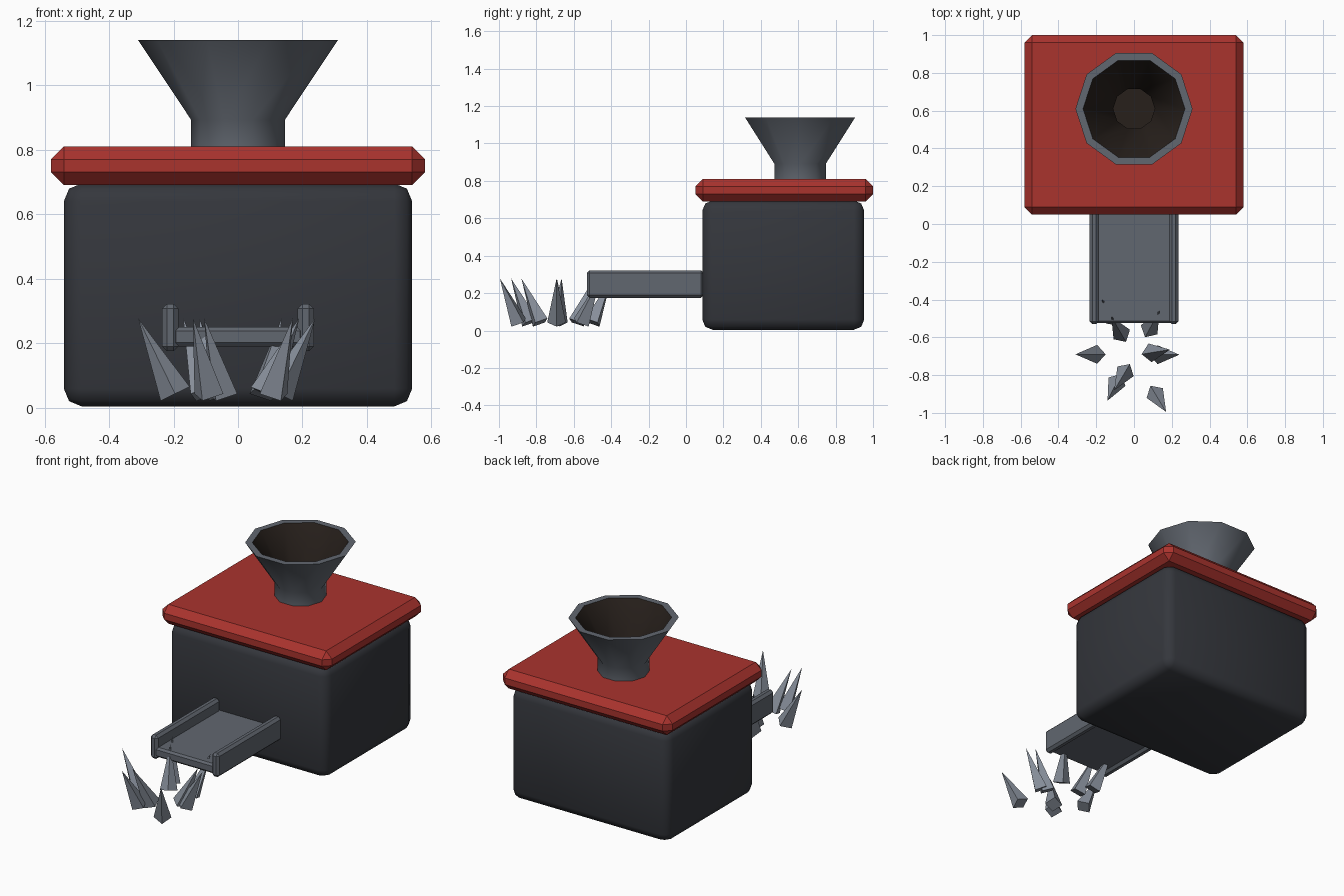
import bpy, bmesh, math
from mathutils import Vector

if "Cube" in bpy.data.objects:
    bpy.data.objects.remove(bpy.data.objects["Cube"])


def material(name, rgb):
    m = bpy.data.materials.new(name)
    m.diffuse_color = (*rgb, 1)
    m.use_nodes = True
    m.node_tree.nodes["Principled BSDF"].inputs["Base Color"].default_value = m.diffuse_color
    return m


DARK = material("dark_steel", (0.035, 0.038, 0.046))
RED = material("red_paint", (0.40, 0.033, 0.027))
METAL = material("grey_metal", (0.12, 0.135, 0.16))
SOOT = material("soot", (0.02, 0.014, 0.011))
SHARD = material("pale_metal", (0.24, 0.27, 0.32))


def finish(name, bm, mats):
    bmesh.ops.recalc_face_normals(bm, faces=bm.faces)
    me = bpy.data.meshes.new(name)
    bm.to_mesh(me)
    bm.free()
    for m in mats:
        me.materials.append(m)
    ob = bpy.data.objects.new(name, me)
    bpy.context.collection.objects.link(ob)
    return ob


def smooth(ob, degrees):
    bpy.ops.object.select_all(action='DESELECT')
    ob.select_set(True)
    bpy.context.view_layer.objects.active = ob
    bpy.ops.object.shade_smooth_by_angle(angle=math.radians(degrees))


def box(name, lo, hi, mat, bevel, segments=1):
    lo, hi = Vector(lo), Vector(hi)
    bm = bmesh.new()
    bmesh.ops.create_cube(bm, size=1)
    for v in bm.verts:
        v.co = (lo + hi) / 2 + v.co * (hi - lo)
    bmesh.ops.bevel(bm, geom=bm.edges[:], offset=bevel, segments=segments,
                    profile=0.5, affect='EDGES')
    return finish(name, bm, [mat])


# Furnace body and overhanging lid
smooth(box("body", (-0.54, 0.087, 0.004), (0.54, 0.953, 0.695), DARK, 0.055, 2), 50)
box("lid", (-0.58, 0.05, 0.69), (0.58, 1.0, 0.81), RED, 0.04)

# Ten-sided funnel: outer wall, rim, then sooty inner wall and floor
profile = [(0.145, 0.80), (0.145, 0.892), (0.31, 1.14),
           (0.27, 1.14), (0.11, 0.892), (0.11, 0.82)]
SIDES = 10
bm = bmesh.new()
rings = [[bm.verts.new((r * math.cos(2 * math.pi * i / SIDES),
                        0.61 + r * math.sin(2 * math.pi * i / SIDES), z))
          for i in range(SIDES)] for r, z in profile]
for k in range(len(rings) - 1):
    for i in range(SIDES):
        j = (i + 1) % SIDES
        f = bm.faces.new((rings[k][i], rings[k][j], rings[k + 1][j], rings[k + 1][i]))
        f.material_index = int(k >= 3)
bm.faces.new(rings[-1]).material_index = 1
bm.faces.new(rings[0])
smooth(finish("funnel", bm, [METAL, SOOT]), 40)

# Output chute with side rails
box("chute_floor", (-0.205, -0.525, 0.19), (0.205, 0.10, 0.25), METAL, 0.012)
for side, x in (("left", -0.21), ("right", 0.21)):
    box(f"chute_rail_{side}", (x - 0.025, -0.53, 0.175),
        (x + 0.025, 0.095, 0.322), METAL, 0.015)

# Four-sided shards leaning outward: base x, base y, tip x, tip y
shards = [(-0.195, -0.69, -0.31, -0.69), (0.125, -0.692, 0.24, -0.692),
          (0.085, -0.682, 0.19, -0.665), (0.11, -0.895, 0.17, -0.995),
          (-0.09, -0.835, -0.14, -0.935), (-0.045, -0.78, -0.105, -0.88),
          (-0.065, -0.585, -0.12, -0.49), (-0.105, -0.50, -0.17, -0.40),
          (0.08, -0.56, 0.135, -0.46)]
for n, (bx, by, tx, ty) in enumerate(shards):
    base, tip = Vector((bx, by, 0.043)), Vector((tx, ty, 0.278))
    axis = (tip - base).normalized()
    s = axis.cross(Vector((0, 0, 1))).normalized() * 0.05
    t = axis.cross(s)
    bm = bmesh.new()
    ring = [bm.verts.new(base + d) for d in (s, t, -s, -t)]
    top = bm.verts.new(tip)
    bm.faces.new(ring)
    for i in range(4):
        bm.faces.new((ring[i], ring[(i + 1) % 4], top))
    finish(f"shard_{n + 1}", bm, [SHARD])
